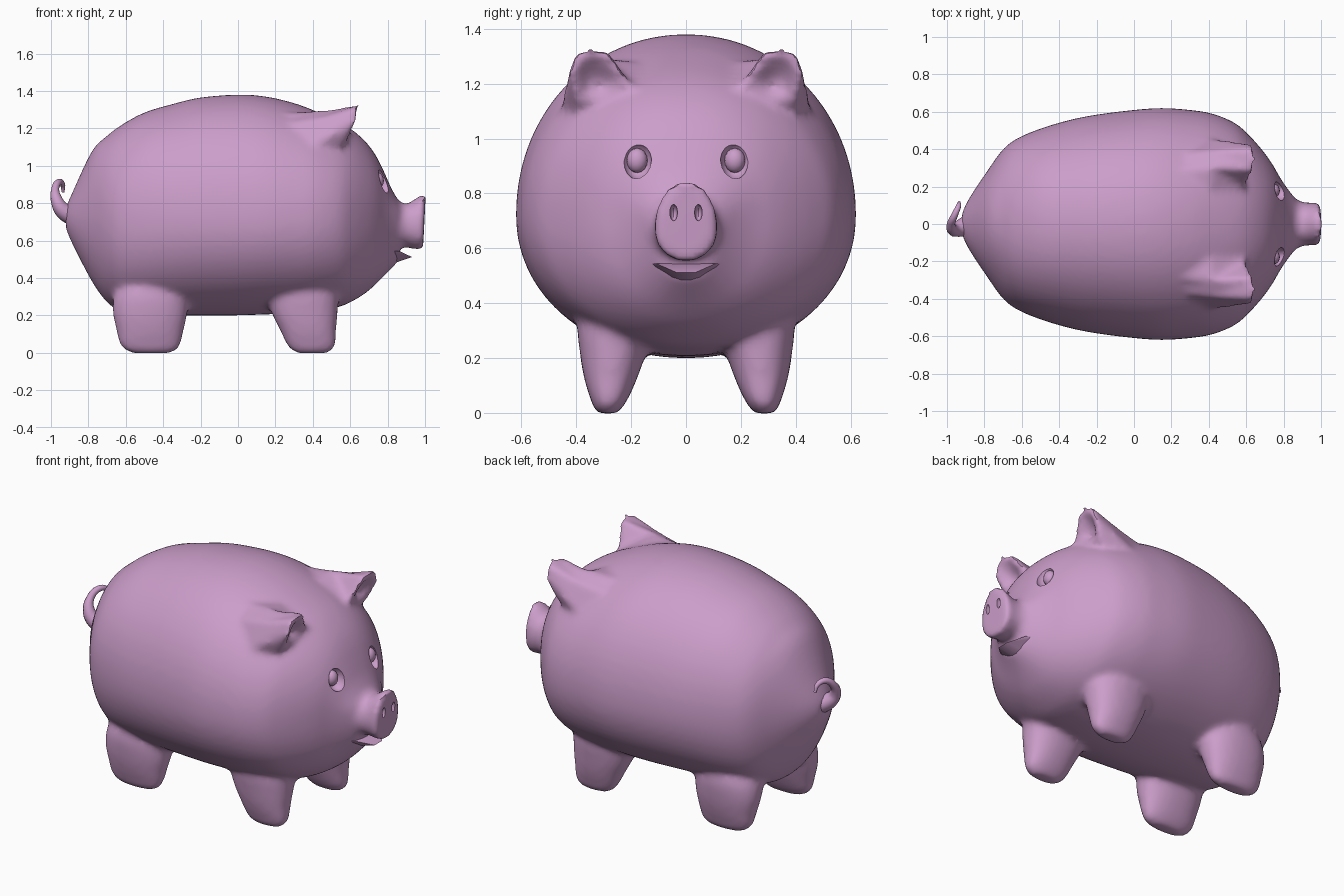
import bpy, bmesh, math
from mathutils import Vector

if "Cube" in bpy.data.objects:
    bpy.data.objects.remove(bpy.data.objects["Cube"])

pink = bpy.data.materials.new("pink")
pink.diffuse_color = (0.6, 0.34, 0.59, 1)
pink.use_nodes = True
pink.node_tree.nodes["Principled BSDF"].inputs["Base Color"].default_value = pink.diffuse_color


def add_object(name, bm):
    bmesh.ops.recalc_face_normals(bm, faces=bm.faces)
    mesh = bpy.data.meshes.new(name)
    bm.to_mesh(mesh)
    bm.free()
    ob = bpy.data.objects.new(name, mesh)
    bpy.context.collection.objects.link(ob)
    mesh.materials.append(pink)
    return ob


def activate(ob):
    bpy.ops.object.select_all(action='DESELECT')
    ob.select_set(True)
    bpy.context.view_layer.objects.active = ob


def smooth(ob, angle=45):
    activate(ob)
    bpy.ops.object.shade_smooth_by_angle(angle=math.radians(angle))


def refine(rows, steps=4):
    """Catmull-Rom interpolation between rows of section values."""
    out = []
    for i in range(len(rows) - 1):
        quad = zip(rows[max(i - 1, 0)], rows[i], rows[i + 1], rows[min(i + 2, len(rows) - 1)])
        quad = list(quad)
        for k in range(steps):
            t = k / steps
            out.append(tuple(.5 * (2 * b + (c - a) * t + (2 * a - 5 * b + 4 * c - d) * t * t
                                   + (3 * b - a - 3 * c + d) * t ** 3) for a, b, c, d in quad))
    return out + [rows[-1]]


def loft(bm, rings):
    """Skin closed rings of equal length and cap both ends."""
    rows = [[bm.verts.new(p) for p in r] for r in rings]
    n = len(rows[0])
    for a, b in zip(rows, rows[1:]):
        for i in range(n):
            j = (i + 1) % n
            bm.faces.new((a[i], a[j], b[j], b[i]))
    bm.faces.new(rows[0][::-1])
    bm.faces.new(rows[-1])


def power(v, p):
    return math.copysign(abs(v) ** p, v)


def side_ring(x, w, top, bot, mid, n=72, tilt=0.0, p=1.0):
    """Egg-shaped section across x, widest at height mid."""
    pts = []
    for k in range(n):
        a = 2 * math.pi * k / n
        s = power(math.sin(a), p)
        z = mid + s * ((top - mid) if s > 0 else (mid - bot))
        pts.append((x + tilt * (z - mid), w * power(math.cos(a), p), z))
    return pts


def flat_ring(cx, cy, z, rx, ry, n=32):
    """Slightly squared ellipse at height z."""
    return [(cx + rx * power(math.cos(2 * math.pi * k / n), .88),
             cy + ry * power(math.sin(2 * math.pi * k / n), .88), z) for k in range(n)]


bm = bmesh.new()

# Torso and head: x, half width, top, bottom, roundness
torso = [(-.92, .06, .78, .66, 1), (-.88, .14, .87, .57, 1), (-.78, .29, 1.08, .38, 1),
         (-.7, .40, 1.16, .27, .97), (-.62, .46, 1.22, .22, .95), (-.5, .51, 1.285, .205, .95),
         (-.35, .555, 1.33, .2, .97), (-.2, .585, 1.365, .2, .97), (0, .61, 1.38, .2, .97),
         (.15, .62, 1.37, .205, .97), (.3, .61, 1.335, .21, .97), (.42, .59, 1.29, .225, .96),
         (.54, .54, 1.235, .245, .95), (.62, .47, 1.185, .28, .92), (.69, .39, 1.12, .325, .9),
         (.74, .32, 1.05, .37, .88), (.78, .25, .97, .41, .88), (.82, .19, .88, .45, .92),
         (.86, .14, .81, .49, 1)]
loft(bm, [side_ring(x, w, t, b, .72, p=p) for x, w, t, b, p in refine(torso)])

# Snout, flaring to a flat disc
snout = [(.78, .17, .84, .54), (.86, .135, .805, .56), (.9, .118, .795, .565),
         (.94, .113, .825, .555), (.98, .118, .852, .55), (.995, .112, .847, .555)]
loft(bm, [side_ring(x, w, t, b, .67, tilt=.05) for x, w, t, b in snout])

for s in (-1, 1):
    # Legs: centre x, centre y, height, radius x, radius y
    back = [(-.45, .2, .45, .12, .12), (-.465, .24, .33, .19, .145), (-.47, .265, .22, .2, .122),
            (-.47, .275, .12, .18, .095), (-.47, .28, .05, .165, .068),
            (-.465, .285, .015, .14, .05), (-.465, .285, -.002, .1, .035)]
    front = [(.34, .22, .45, .15, .14), (.345, .245, .33, .19, .15), (.355, .265, .22, .178, .122),
             (.375, .275, .12, .15, .095), (.39, .28, .05, .134, .068),
             (.395, .285, .015, .11, .05), (.395, .285, -.002, .08, .035)]
    for leg in (back, front):
        loft(bm, [flat_ring(x, s * y, z, rx, ry) for x, y, z, rx, ry in refine(leg, 3)])

    # Ears: forward-pointing hoods with a hollow front
    rim = [Vector(p) for p in ((.65, .40, 1.325), (.645, .29, 1.33), (.595, .19, 1.19),
                               (.58, .29, 1.13), (.585, .40, 1.13), (.635, .428, 1.24))]
    waist = [Vector(p) for p in ((.42, .39, 1.25), (.42, .30, 1.295), (.4, .13, 1.27),
                                 (.4, .25, 1.0), (.4, .40, .95), (.4, .46, 1.1))]
    base = [Vector(p) for p in ((.12, .36, 1.2), (.12, .28, 1.275), (.15, .1, 1.3),
                                (.15, .25, 1.0), (.15, .38, .95), (.15, .44, 1.05))]
    middle = sum(rim, Vector()) / len(rim)
    inner = [p.lerp(middle, .25) for p in rim]
    deep = [p.lerp(middle, .7) + Vector((-.05, 0, -.02)) for p in rim]
    loft(bm, [[(p.x, s * p.y, p.z) for p in ring] for ring in (base, waist, rim, inner, deep)])

# Fuse everything into one soft skin
body = add_object("body", bm)
rem = body.modifiers.new("fuse", 'REMESH')
rem.mode = 'VOXEL'
rem.voxel_size = .017
sm = body.modifiers.new("soften", 'SMOOTH')
sm.factor = .5
sm.iterations = 10


def ball(name, loc, radii, seg=16):
    b = bmesh.new()
    bmesh.ops.create_uvsphere(b, u_segments=seg, v_segments=seg // 2, radius=1)
    for v in b.verts:
        v.co = Vector(loc) + Vector([c * r for c, r in zip(v.co, radii)])
    return add_object(name, b)


# Hollows for eye sockets and nostrils
cutters = []
for s in (-1, 1):
    cutters.append(ball("socket_cutter", (.785, s * .178, .92), (.06, .053, .068)))
    cutters.append(ball("nostril_cutter", (.995, s * .045, .73), (.04, .014, .03)))
for c in cutters:
    mod = body.modifiers.new("hollow", 'BOOLEAN')
    mod.operation = 'DIFFERENCE'
    mod.solver = 'EXACT'
    mod.object = c
    c.hide_render = True
activate(body)
for name in [m.name for m in body.modifiers]:
    bpy.ops.object.modifier_apply(modifier=name)
for c in cutters:
    bpy.data.objects.remove(c)
smooth(body)

# Eyeballs
for s, side in ((-1, "right"), (1, "left")):
    smooth(ball(side + "_eye", (.745, s * .178, .92), (.035, .038, .045)), 60)

# Lower lip: thin pointed shelf under the snout
bm = bmesh.new()
for p in ((.78, .16, .545), (.78, -.16, .545), (.86, .11, .545), (.86, -.11, .545),
          (.93, .035, .512), (.93, -.035, .512), (.85, .05, .495), (.85, -.05, .495),
          (.78, 0, .46)):
    bm.verts.new(p)
bmesh.ops.convex_hull(bm, input=bm.verts)
smooth(add_object("lower_lip", bm), 30)

# Curly tail
path = [(-.87, 0, .73, .06), (-.935, -.025, .76, .045), (-.967, -.03, .81, .033),
        (-.978, 0, .87, .022), (-.958, .05, .912, .018), (-.938, .095, .9, .014),
        (-.935, .115, .86, .008)]
curve = bpy.data.curves.new("tail", 'CURVE')
curve.dimensions = '3D'
curve.bevel_depth = 1
curve.bevel_resolution = 3
curve.use_fill_caps = True
sp = curve.splines.new('BEZIER')
sp.resolution_u = 5
sp.bezier_points.add(len(path) - 1)
for pt, (x, y, z, r) in zip(sp.bezier_points, path):
    pt.co = (x, y, z)
    pt.radius = r
    pt.handle_left_type = pt.handle_right_type = 'AUTO'
tail = bpy.data.objects.new("tail", curve)
bpy.context.collection.objects.link(tail)
curve.materials.append(pink)
activate(tail)
bpy.ops.object.convert(target='MESH')
smooth(bpy.context.object, 60)
